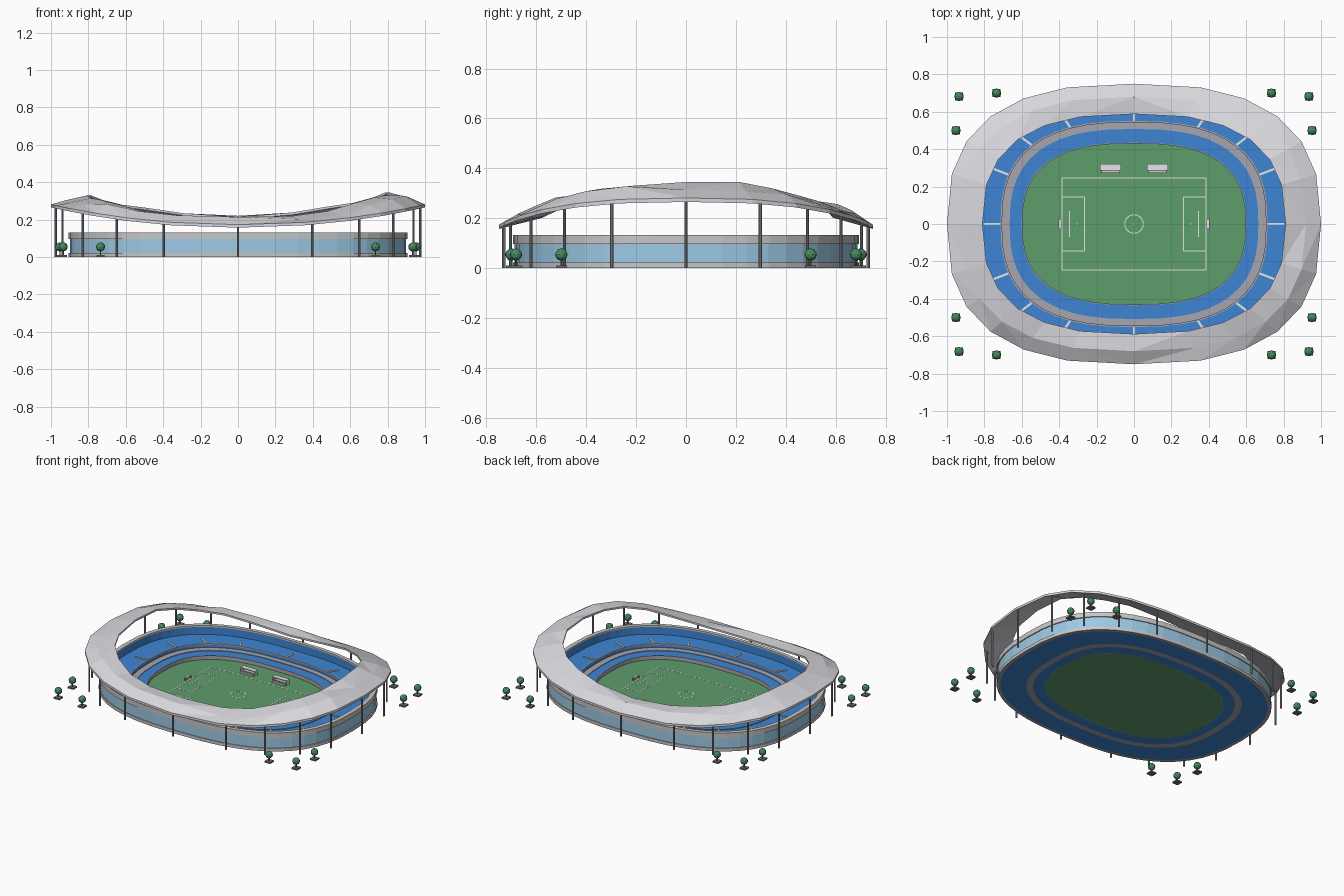
import bpy, bmesh, math, random
from mathutils import Vector, Matrix

random.seed(4)
cube = bpy.data.objects.get("Cube")
if cube:
    bpy.data.objects.remove(cube)


def material(name, r, g, b):
    m = bpy.data.materials.new(name)
    m.use_nodes = True
    m.diffuse_color = (r, g, b, 1)
    m.node_tree.nodes["Principled BSDF"].inputs["Base Color"].default_value = (r, g, b, 1)
    return m


ROOF = material("roof_light_grey", .68, .68, .72)
CONCRETE = material("concrete_grey", .38, .38, .42)
PARAPET = material("parapet_pale_grey", .58, .57, .57)
SEATS = material("seat_blue", .048, .235, .66)
GRASS = material("pitch_green", .11, .34, .145)
GLASS = material("facade_glass_blue", .34, .59, .79)
STEEL = material("pillar_grey", .3, .3, .32)
WHITE = material("marking_white", .82, .82, .84)
LEAF = material("leaf_green", .06, .27, .12)
PLANTER = material("planter_dark_grey", .16, .16, .18)


def finish(name, bm, mats):
    bmesh.ops.recalc_face_normals(bm, faces=bm.faces[:])
    mesh = bpy.data.meshes.new(name)
    bm.to_mesh(mesh)
    bm.free()
    for m in mats:
        mesh.materials.append(m)
    ob = bpy.data.objects.new(name, mesh)
    bpy.context.collection.objects.link(ob)
    return ob


def oval(t, a, b, e=.765):
    """Point on a rounded oval with half-axes a and b."""
    c, s = math.cos(t), math.sin(t)
    return (math.copysign(a * abs(c) ** e, c), math.copysign(b * abs(s) ** e, s))


def loft(name, rings, mats, n=48, e=.765, split=False):
    """Closed ring: (a, b, z, material of the band up to the next ring)."""
    bm = bmesh.new()
    loops = []
    for a, b, z, _ in rings:
        loop = []
        for i in range(n):
            t = math.tau * i / n
            loop.append(bm.verts.new((*oval(t, a, b, e), z(t) if callable(z) else z)))
        loops.append(loop)
    for k, ring in enumerate(rings):
        p, q = loops[k], loops[(k + 1) % len(rings)]
        for i in range(n):
            j = (i + 1) % n
            bm.faces.new((p[i], p[j], q[j], q[i])).material_index = mats.index(ring[3])
    if split:
        bmesh.ops.triangulate(bm, faces=bm.faces[:])
    return finish(name, bm, mats)


def step(name, inner, outer, z, mat):
    """Flat terrace between two ovals, solid down to the ground."""
    loft(name, [(*inner, 0, mat), (*inner, z, mat), (*outer, z, mat), (*outer, 0, mat)], [mat])


def bar(bm, p, q, width, height):
    """Box running from p to q."""
    p, q = Vector(p), Vector(q)
    d = q - p
    mat = Matrix.Translation((p + q) / 2) @ d.to_track_quat('X', 'Z').to_matrix().to_4x4()
    bmesh.ops.create_cube(bm, size=1, matrix=mat @ Matrix.Diagonal((d.length, width, height, 1)))


def post(bm, x, y, z0, z1, r, sides=8):
    bmesh.ops.create_cone(bm, cap_ends=True, segments=sides, radius1=r, radius2=r,
                          depth=z1 - z0, matrix=Matrix.Translation((x, y, (z0 + z1) / 2)))


# Playing field
FIELD = .018
bm = bmesh.new()
loops = [[bm.verts.new((*oval(math.tau * i / 48, .598, .432), z)) for i in range(48)]
         for z in (0, FIELD)]
for loop in loops:
    bm.faces.new(loop)
for i in range(48):
    j = (i + 1) % 48
    bm.faces.new((loops[0][i], loops[0][j], loops[1][j], loops[1][i]))
finish("field", bm, [GRASS])

# Flat seating terraces, walkway and back wall
LOWER, WALK, UPPER = .042, .046, .07
step("lower_stand", (.598, .432), (.665, .508), LOWER, SEATS)
step("lower_stand_edge", (.596, .43), (.601, .435), LOWER + .003, CONCRETE)
step("walkway", (.665, .508), (.708, .545), WALK, CONCRETE)
loft("upper_stand", [(.708, .545, 0, SEATS), (.708, .545, UPPER, SEATS), (.875, .667, UPPER, SEATS),
                     (.875, .667, .122, SEATS), (.882, .673, .122, SEATS),
                     (.882, .673, 0, SEATS)], [SEATS])
loft("upper_stand_edge", [(.706, .543, UPPER - .006, CONCRETE), (.706, .543, UPPER + .004, CONCRETE),
                          (.714, .551, UPPER + .004, CONCRETE),
                          (.714, .551, UPPER - .006, CONCRETE)], [CONCRETE])

# Outer facade with base, glass band and parapet
loft("facade", [(.882, .673, 0, CONCRETE), (.905, .693, 0, PARAPET), (.905, .693, .022, PARAPET),
                (.898, .687, .022, GLASS), (.898, .687, .097, PARAPET),
                (.905, .693, .097, PARAPET), (.905, .693, .132, PARAPET),
                (.875, .667, .132, PARAPET), (.875, .667, .122, PARAPET)],
     [CONCRETE, GLASS, PARAPET])

# Aisles on the upper stand
bm = bmesh.new()
for i in range(16):
    t = math.tau * i / 16
    bar(bm, (*oval(t, .714, .551), UPPER + .002), (*oval(t, .805, .62), UPPER + .002), .012, .005)
finish("aisles", bm, [WHITE])


# Wavy faceted roof
def saddle(t, low, rise):
    return low + rise * abs(math.cos(t)) ** 1.6


def outer_z(t):
    return saddle(t, .165, .108)


def inner_z(t):
    return saddle(t, .212, .125) + .008 * math.cos(t) + .008 * math.sin(t) + .006 * math.sin(7 * t)


def middle_z(t):
    return (outer_z(t) + inner_z(t)) / 2 + random.uniform(-.004, .034)


loft("roof", [(1, .75, lambda t: outer_z(t) - .008, ROOF), (1, .75, lambda t: outer_z(t) + .008, ROOF),
              (.92, .68, middle_z, ROOF), (.81, .588, inner_z, ROOF),
              (.81, .588, lambda t: inner_z(t) - .012, ROOF)], [ROOF], n=24, split=True)

# Pillars under the roof edge
bm = bmesh.new()
for i in range(20):
    t = math.tau * i / 20
    post(bm, *oval(t, .975, .731), 0, outer_z(t) + .002, .0065)
finish("pillars", bm, [STEEL])

# Pitch markings
bm = bmesh.new()


def line(x0, y0, x1, y1):
    bar(bm, (x0, y0, FIELD), (x1, y1, FIELD), .005, .0016)


for s in (-1, 1):
    line(-.385, s * .246, .385, s * .246)
    line(s * .385, -.246, s * .385, .246)
    line(s * .265, -.145, s * .265, .145)
    line(s * .345, -.07, s * .345, .07)
    line(s * .307, 0, s * .3, 0)
    for k in (-1, 1):
        line(s * .265, k * .145, s * .385, k * .145)
line(-.004, 0, .004, 0)
finish("pitch_lines", bm, [WHITE])
loft("centre_circle", [(.052, .052, FIELD - .001, WHITE), (.052, .052, FIELD + .0008, WHITE),
                       (.047, .047, FIELD + .0008, WHITE), (.047, .047, FIELD - .001, WHITE)],
     [WHITE], n=32, e=1)

# Goals
bm = bmesh.new()
for s in (-1, 1):
    bar(bm, (s * .395, -.028, FIELD + .022), (s * .395, .028, FIELD + .022), .016, .003)
    bar(bm, (s * .402, -.028, FIELD + .011), (s * .402, .028, FIELD + .011), .002, .022)
    for y in (-.027, .027):
        bar(bm, (s * .389, y, FIELD), (s * .389, y, FIELD + .022), .004, .004)
finish("goals", bm, [WHITE])

# Team shelters with benches
shelter, bench = bmesh.new(), bmesh.new()
for x in (-.125, .125):
    bar(shelter, (x - .056, .303, .05), (x + .056, .303, .05), .034, .006)
    bar(shelter, (x - .056, .317, .034), (x + .056, .317, .034), .005, .032)
    for s in (-1, 1):
        bar(shelter, (x + s * .053, .288, .034), (x + s * .053, .317, .034), .005, .032)
    bar(bench, (x - .05, .281, .024), (x + .05, .281, .024), .014, .012)
finish("shelters", shelter, [WHITE])
finish("benches", bench, [PARAPET])

# Trees in square planters
planters, trunks, crowns = bmesh.new(), bmesh.new(), bmesh.new()
for x, y in ((.935, .682), (.735, .7), (.952, .5)):
    for sx in (-1, 1):
        for sy in (-1, 1):
            px, py = sx * x, sy * y
            bar(planters, (px - .022, py, .005), (px + .022, py, .005), .044, .01)
            post(trunks, px, py, .008, .04, .004, 6)
            bmesh.ops.create_icosphere(crowns, subdivisions=2, radius=.025,
                                       matrix=Matrix.Translation((px, py, .054)))
finish("planters", planters, [PLANTER])
finish("tree_trunks", trunks, [PLANTER])
finish("tree_crowns", crowns, [LEAF])
